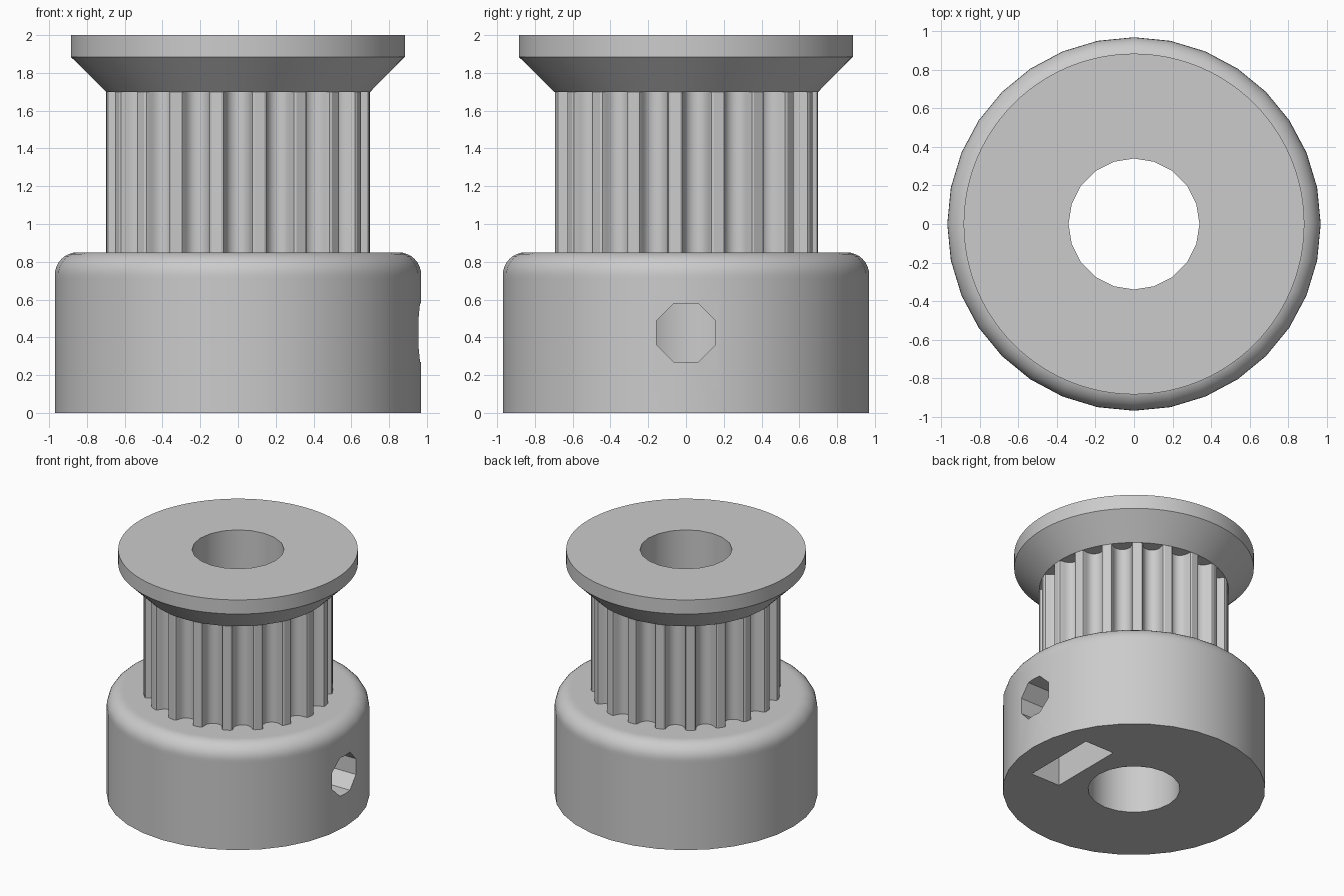
import bpy, bmesh, math
from mathutils import Matrix, Vector

cube = bpy.data.objects.get("Cube")
if cube:
    bpy.data.objects.remove(cube)

metal = bpy.data.materials.new("grey_metal")
metal.use_nodes = True
GREY = (0.6, 0.6, 0.6, 1)
metal.diffuse_color = GREY
metal.node_tree.nodes["Principled BSDF"].inputs["Base Color"].default_value = GREY


def finish(name, bm):
    bmesh.ops.recalc_face_normals(bm, faces=bm.faces)
    mesh = bpy.data.meshes.new(name)
    bm.to_mesh(mesh)
    bm.free()
    mesh.materials.append(metal)
    obj = bpy.data.objects.new(name, mesh)
    bpy.context.collection.objects.link(obj)
    return obj


def stack(name, rings):
    """Skin a list of equal-length rings and cap both ends."""
    bm = bmesh.new()
    loops = [[bm.verts.new(p) for p in ring] for ring in rings]
    n = len(loops[0])
    for a, b in zip(loops, loops[1:]):
        for i in range(n):
            j = (i + 1) % n
            bm.faces.new((a[i], a[j], b[j], b[i]))
    bm.faces.new(loops[0][::-1])
    bm.faces.new(loops[-1])
    return finish(name, bm)


def lathe(name, profile, sides):
    turn = 2 * math.pi / sides
    return stack(name, [[(r * math.cos(i * turn), r * math.sin(i * turn), z)
                         for i in range(sides)] for r, z in profile])


def prism_x(name, outline, x0, x1):
    """Extrude a (y, z) outline along x."""
    return stack(name, [[(x, y, z) for y, z in outline] for x in (x0, x1)])


def polygon(sides, radius, start, z):
    angles = [math.radians(start + i * 360 / sides) for i in range(sides)]
    return [(radius * math.cos(a), z + radius * math.sin(a)) for a in angles]


def activate(obj):
    bpy.ops.object.select_all(action='DESELECT')
    bpy.context.view_layer.objects.active = obj
    obj.select_set(True)


def cut(obj, cutter):
    mod = obj.modifiers.new("cut", 'BOOLEAN')
    mod.operation, mod.solver, mod.object = 'DIFFERENCE', 'EXACT', cutter
    activate(obj)
    bpy.ops.object.modifier_apply(modifier=mod.name)


# Hub with a rounded upper rim
R, H, ROUND = 0.97, 0.85, 0.12
profile = [(R, 0), (R, H - ROUND - 0.02)]
for i in range(9):
    a = i * math.pi / 16
    profile.append((R - ROUND + ROUND * math.cos(a), H - ROUND + ROUND * math.sin(a)))
profile.append((R - ROUND - 0.02, H))
hub = lathe("hub", profile, 32)

# Toothed barrel: rounded grooves, the first one facing the front
TEETH, BARREL = 19, 0.70
half = [(0.09, 0), (0.078, 0.0045), (0.072, 0.016), (0.066, 0.0415),
        (0.0546, 0.065), (0.043, 0.077), (0.03, 0.0855), (0.015, 0.091)]
groove = [(-w, d) for w, d in half] + [(0, 0.0925)] + half[::-1]
edge = math.sqrt(BARREL ** 2 - half[0][0] ** 2)
outline = []
for t in range(TEETH):
    spin = Matrix.Rotation(t * 2 * math.pi / TEETH, 2)
    outline += [spin @ Vector((w, d - edge)) for w, d in groove]
barrel = stack("toothed_barrel", [[(p.x, p.y, z) for p in outline] for z in (H, 1.70)])

# Retaining flange with a conical underside
flange = lathe("flange", [(0.70, 1.70), (0.885, 1.885), (0.885, 2.0)], 96)

# Cutters: shaft bore, screw hole and captive nut slot
bore = lathe("bore_cutter", [(0.34, -0.1), (0.34, 2.1)], 20)
screw = prism_x("screw_cutter", polygon(8, 0.168, 22.5, H / 2), 0.2, 1.2)
hexagon = polygon(6, 0.36, 30, H / 2)
slot_outline = hexagon[:3] + [(hexagon[2][0], -0.1), (hexagon[0][0], -0.1)]
slot = prism_x("nut_slot_cutter", slot_outline, 0.463, 0.725)

for part in (hub, barrel, flange):
    cut(part, bore)
cut(hub, slot)
cut(hub, screw)
for cutter in (bore, screw, slot):
    bpy.data.objects.remove(cutter)

# Smooth curved walls, keep the hard edges
for part in (hub, barrel, flange):
    activate(part)
    bpy.ops.object.shade_smooth_by_angle(angle=math.radians(30))
